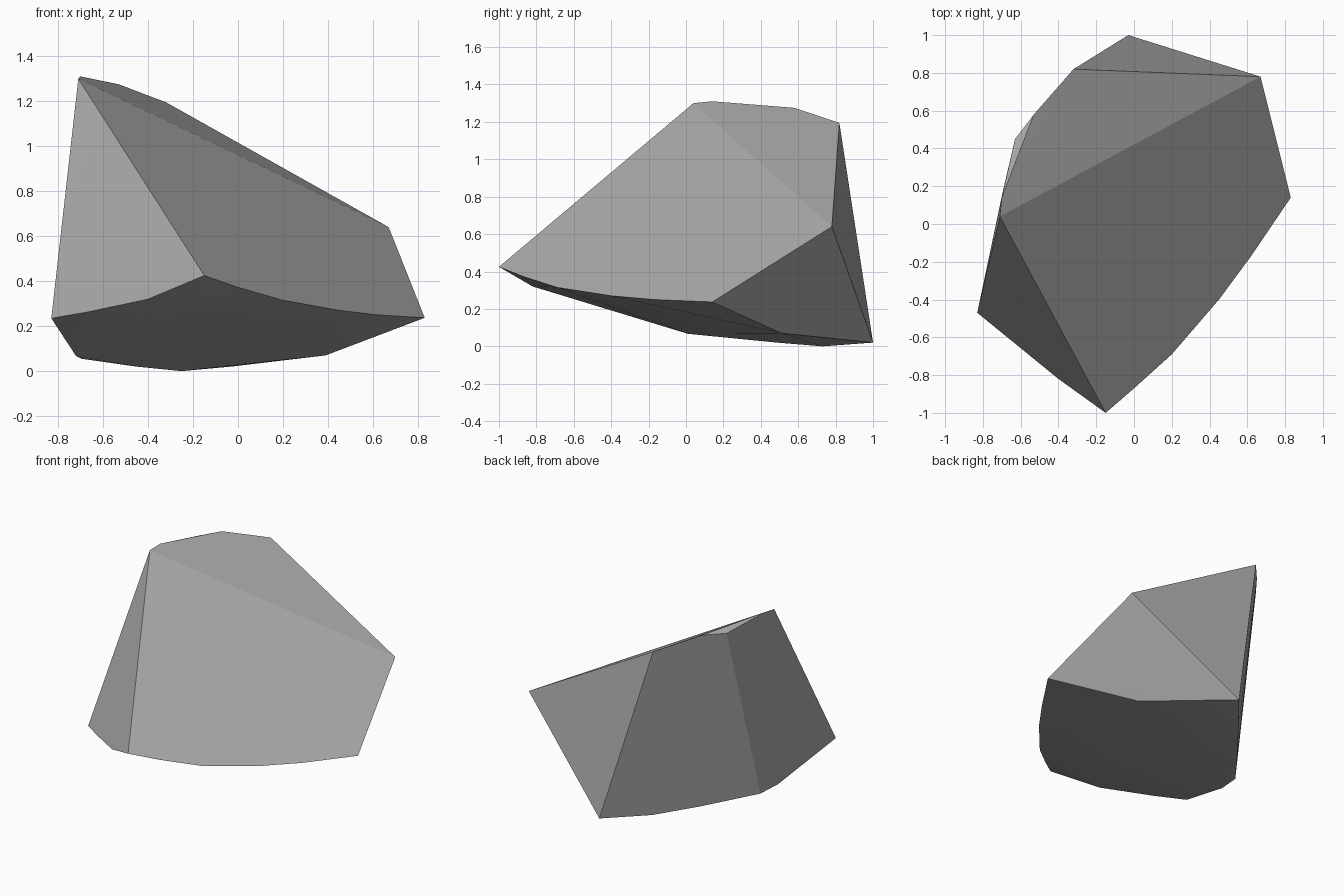
import bpy
import bmesh
import math

cube = bpy.data.objects.get("Cube")
if cube:
    bpy.data.objects.remove(cube, do_unlink=True)

# Plain grey stone
stone = bpy.data.materials.new("grey_stone")
stone.use_nodes = True
grey = (0.4, 0.4, 0.4, 1)
stone.diffuse_color = grey
stone.node_tree.nodes["Principled BSDF"].inputs["Base Color"].default_value = grey

# Corners of the broken upper facets
crown = [(-.71, .04, 1.30), (-.70, .14, 1.31), (-.63, .45, 1.265),
         (-.53, .58, 1.275), (-.32, .82, 1.195), (.67, .78, .64)]
# Curved rim where the upper facets meet the worn underside
rim = [(-.83, -.47, .235), (-.67, -.60, .262), (-.40, -.82, .32),
       (-.15, -1, .425), (0, -.87, .373), (.20, -.69, .315),
       (.45, -.40, .27), (.62, -.17, .25), (.83, .14, .237)]
# Low points of the rounded underside
base = [(-.72, .01, .067), (-.695, .17, .055), (-.45, .485, .02),
        (-.25, .73, 0), (-.03, 1, .02), (.39, .51, .07)]

# The rock is the convex hull of its corners
bm = bmesh.new()
for point in crown + rim + base:
    bm.verts.new(point)
bmesh.ops.convex_hull(bm, input=bm.verts[:])
bmesh.ops.dissolve_limit(bm, angle_limit=math.radians(1.5),
                         verts=bm.verts[:], edges=bm.edges[:])
bmesh.ops.recalc_face_normals(bm, faces=bm.faces[:])
mesh = bpy.data.meshes.new("rock")
bm.to_mesh(mesh)
bm.free()
mesh.materials.append(stone)

rock = bpy.data.objects.new("rock", mesh)
bpy.context.collection.objects.link(rock)
bpy.ops.object.select_all(action='DESELECT')
rock.select_set(True)
bpy.context.view_layer.objects.active = rock
bpy.ops.object.shade_smooth_by_angle(angle=math.radians(12))
